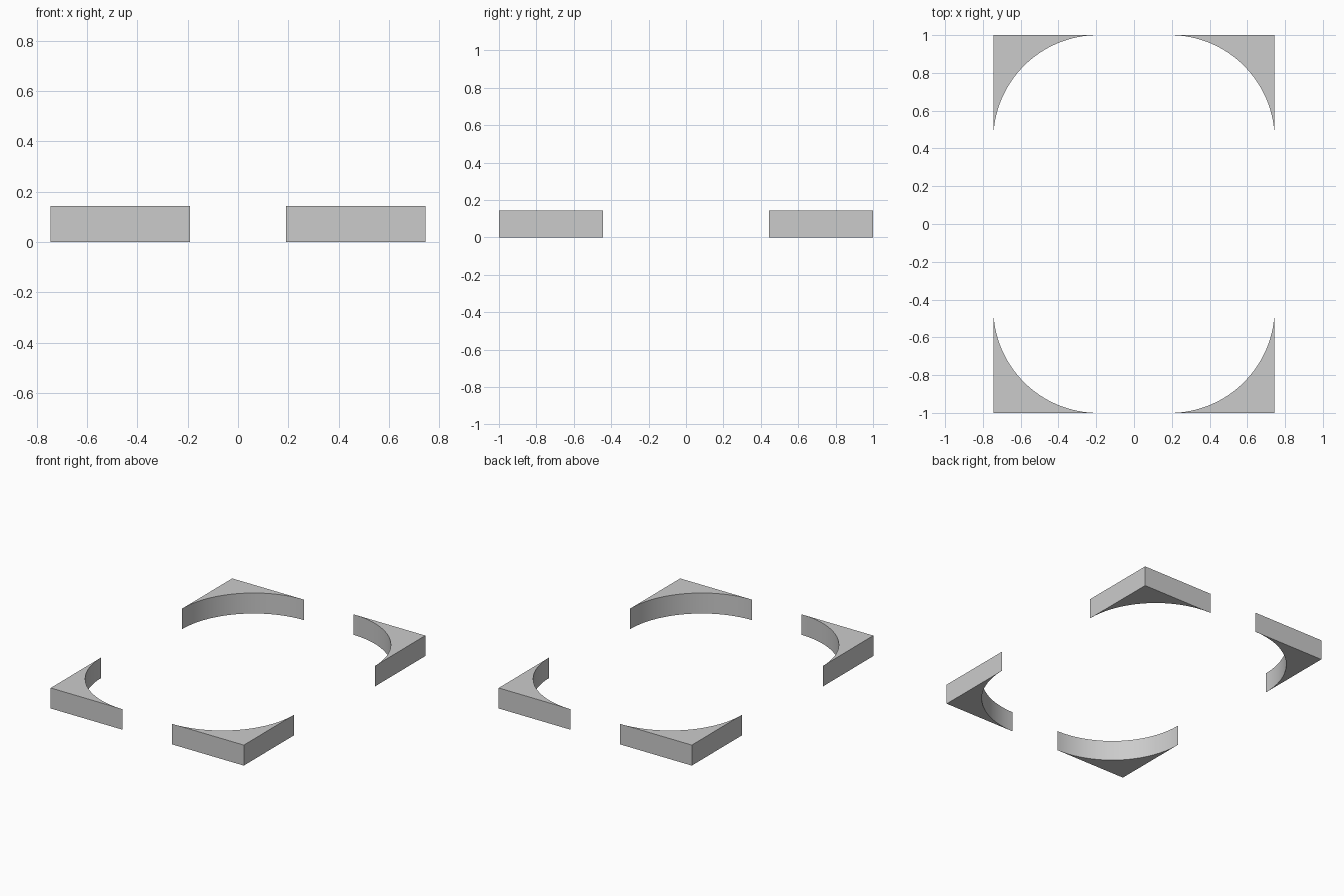
import bpy, bmesh
from math import sin, cos, pi, radians

if "Cube" in bpy.data.objects:
    bpy.data.objects.remove(bpy.data.objects["Cube"])

HALF_X, HALF_Y = 0.745, 1.0   # outer corner
RADIUS = 0.555                # concave fillet radius
HEIGHT = 0.143
SEGMENTS = 32


def corner_piece(name, sx, sy):
    """Square corner with a quarter circle cut out, extruded upwards."""
    cx, cy = HALF_X - RADIUS, HALF_Y - RADIUS
    outline = [(HALF_X, HALF_Y)]
    for i in range(SEGMENTS + 1):
        a = pi / 2 * (1 - i / SEGMENTS)
        outline.append((cx + RADIUS * cos(a), cy + RADIUS * sin(a)))

    bm = bmesh.new()
    base = bm.faces.new([bm.verts.new((sx * x, sy * y, 0)) for x, y in outline])
    top = bmesh.ops.extrude_face_region(bm, geom=[base], use_keep_orig=True)
    verts = [g for g in top["geom"] if isinstance(g, bmesh.types.BMVert)]
    bmesh.ops.translate(bm, verts=verts, vec=(0, 0, HEIGHT))
    bmesh.ops.recalc_face_normals(bm, faces=bm.faces)

    mesh = bpy.data.meshes.new(name)
    bm.to_mesh(mesh)
    bm.free()
    obj = bpy.data.objects.new(name, mesh)
    bpy.context.collection.objects.link(obj)

    # Smooth arc wall, crisp outer edges
    bpy.ops.object.select_all(action='DESELECT')
    obj.select_set(True)
    bpy.context.view_layer.objects.active = obj
    bpy.ops.object.shade_smooth_by_angle(angle=radians(30))


# Four mirrored corner brackets
for y_name, sy in (("front", -1), ("back", 1)):
    for x_name, sx in (("left", -1), ("right", 1)):
        corner_piece(f"corner_{y_name}_{x_name}", sx, sy)
